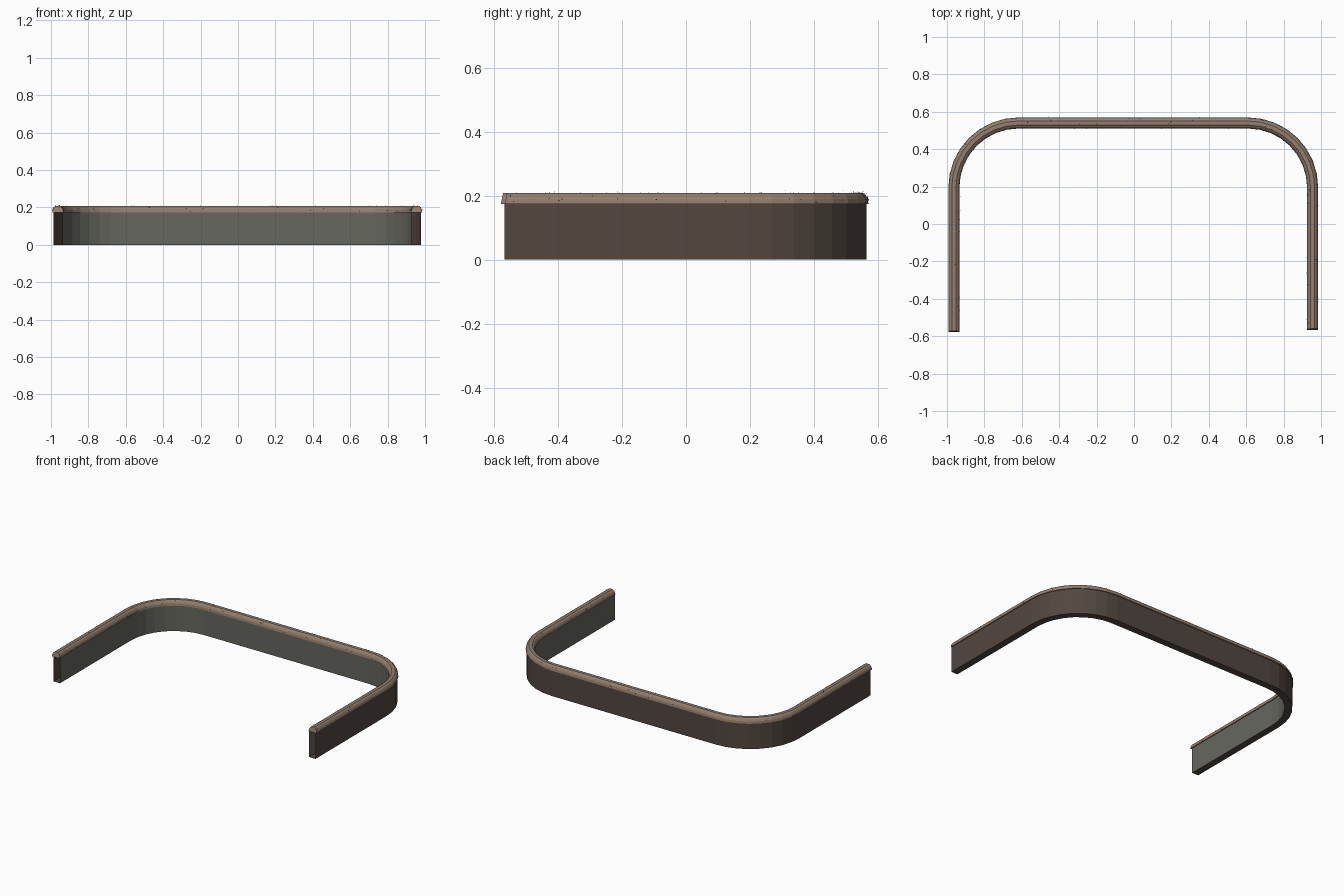
import bpy, bmesh, math, random
from mathutils import Vector

if "Cube" in bpy.data.objects:
    bpy.data.objects.remove(bpy.data.objects["Cube"])

random.seed(4)


def srgb(r, g, b):
    f = lambda c: (c / 255 / 12.92) if c < 11 else ((c / 255 + 0.055) / 1.055) ** 2.4
    return (f(r), f(g), f(b), 1)


def material(name, rgb):
    m = bpy.data.materials.new(name)
    m.diffuse_color = srgb(*rgb)
    m.use_nodes = True
    m.node_tree.nodes["Principled BSDF"].inputs["Base Color"].default_value = m.diffuse_color
    return m


OUTER = material("outer brown", (82, 71, 64))
INNER = material("inner grey green", (101, 103, 94))
CAP = material("cap tan", (148, 127, 110))
SPECK = material("speck brown", (96, 80, 68))

CX, HALF, BACK, R, SEG = -0.004, 0.959, 0.540, 0.345, 8


def path(left_end, right_end):
    """Centre line of the U with its outward normals."""
    pts = [(Vector((CX - HALF, left_end)), Vector((-1, 0)))]
    for side in (-1, 1):
        c = Vector((CX + side * (HALF - R), BACK - R))
        arc = []
        for i in range(SEG + 1):
            a = math.pi / 2 * i / SEG
            n = Vector((side * math.cos(a), math.sin(a)))
            arc.append((c + n * R, n))
        pts += arc if side < 0 else arc[::-1]
    pts.append((Vector((CX + HALF, right_end)), Vector((1, 0))))
    return pts


def sweep(name, profile, pts, mats, strip_mats, closed, ends, slant=0):
    """Sweep (offset, z) points along the path; one material index per strip."""
    bm = bmesh.new()
    rings = []
    zlow = min(z for _, z in profile)
    for k, (p, n) in enumerate(pts):
        ring = []
        for o, z in profile:
            q = p + n * o
            if k in (0, len(pts) - 1):
                q.y += slant * (z - zlow)
            ring.append(bm.verts.new((q.x, q.y, z)))
        rings.append(ring)
    m = len(profile)
    for a, b in zip(rings, rings[1:]):
        for j in range(m if closed else m - 1):
            f = bm.faces.new((a[j], b[j], b[(j + 1) % m], a[(j + 1) % m]))
            f.material_index = strip_mats[j]
    if ends:
        bm.faces.new(rings[0])
        bm.faces.new(rings[-1][::-1])
    bmesh.ops.recalc_face_normals(bm, faces=bm.faces)
    return finish(name, bm, mats)


def finish(name, bm, mats):
    me = bpy.data.meshes.new(name)
    bm.to_mesh(me)
    bm.free()
    for mt in mats:
        me.materials.append(mt)
    ob = bpy.data.objects.new(name, me)
    bpy.context.collection.objects.link(ob)
    return ob


# Wall: brown outside and underside, grey green inside, open channel ends
W = 0.0235
sweep("wall", [(-W, 0), (-W, 0.176), (W, 0.176), (W, 0)], path(-0.567, -0.567),
      [OUTER, INNER], [1, 0, 0, 0], True, False)

# Rounded coping on top of the wall
half = [(0.0295, 0.174), (0.0275, 0.189), (0.021, 0.201), (0.011, 0.208)]
profile = half + [(-o, z) for o, z in half[::-1]]
cap_path = path(-0.578, -0.566)
sweep("top_cap", profile, cap_path, [CAP], [0] * 8, True, True, 0.2)

# Fine specks of growth scattered over the cap
bm = bmesh.new()
lengths = [(b[0] - a[0]).length for a, b in zip(cap_path, cap_path[1:])]
for _ in range(700):
    i = random.choices(range(len(lengths)), lengths)[0]
    (p0, n0), (p1, n1) = cap_path[i], cap_path[i + 1]
    t = random.random()
    p, n = p0.lerp(p1, t), n0.lerp(n1, t).normalized()
    a = random.uniform(0, math.pi)
    lift = min(random.expovariate(1 / 0.002), 0.010)
    o = math.cos(a) * (0.029 + lift)
    z = 0.178 + math.sin(a) * (0.029 + lift)
    c = Vector((p.x + n.x * o, p.y + n.y * o, z))
    c.y = max(c.y, -0.572)
    bm.faces.new([bm.verts.new(c + Vector([random.uniform(-1, 1) for _ in range(3)]) * 0.0025)
                  for _ in range(3)])
finish("growth_specks", bm, [SPECK])
